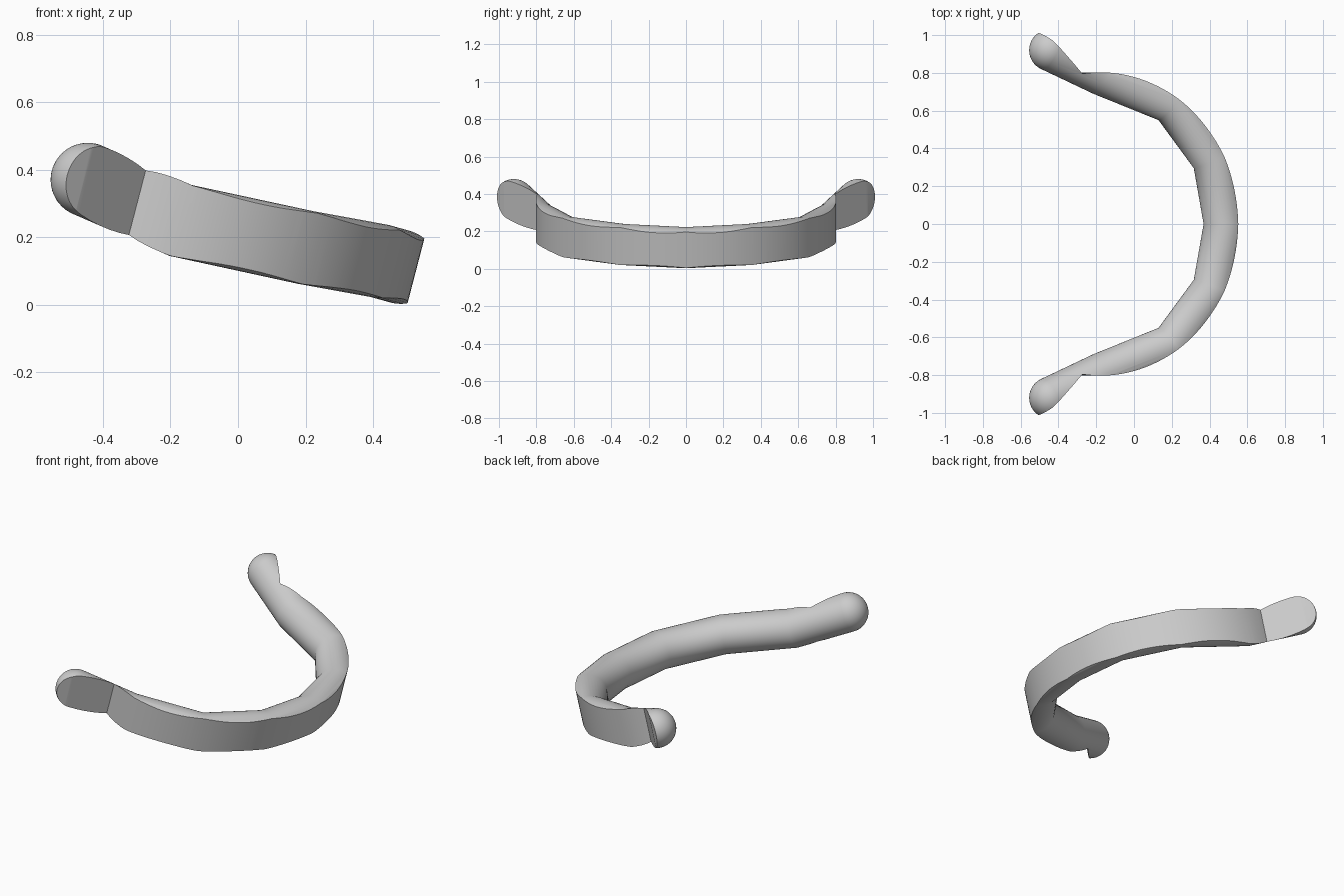
import bpy, bmesh, math
from mathutils import Vector

cube = bpy.data.objects.get("Cube")
if cube:
    bpy.data.objects.remove(cube, do_unlink=True)

RADIUS, SIDES = 0.11, 40
LEAN = 0.26          # sideways shift of the outer wall per unit of height

grey = bpy.data.materials.new("plain grey")
grey.use_nodes = True
grey.diffuse_color = (0.6, 0.6, 0.6, 1)
grey.node_tree.nodes["Principled BSDF"].inputs["Base Color"].default_value = (0.6, 0.6, 0.6, 1)


def make_object(name, bm):
    bmesh.ops.recalc_face_normals(bm, faces=bm.faces)
    mesh = bpy.data.meshes.new(name)
    bm.to_mesh(mesh)
    bm.free()
    mesh.materials.append(grey)
    obj = bpy.data.objects.new(name, mesh)
    bpy.context.collection.objects.link(obj)
    return obj


def ring(bm, centre, tangent, radius, stretch=1.0):
    side = tangent.cross(Vector((LEAN, 0, 1))).normalized()
    up = side.cross(tangent).normalized()
    angles = [2 * math.pi * i / SIDES for i in range(SIDES)]
    return [bm.verts.new(centre + side * math.cos(a) * radius * stretch
                         + up * math.sin(a) * radius) for a in angles]


# Round tube along a mitred path, with ball ends
half = [Vector(p) for p in ((0.48, 0, 0.113), (0.42, 0.34, 0.13), (0.20, 0.64, 0.17),
                            (-0.17, 0.79, 0.25), (-0.445, 0.92, 0.37))]
path = [Vector((p.x, -p.y, p.z)) for p in reversed(half[1:])] + half
bm = bmesh.new()
rings = []
first = (path[1] - path[0]).normalized()
last = (path[-1] - path[-2]).normalized()
steps = [math.radians(a) for a in range(3, 90, 6)]
for a in steps:
    rings.append(ring(bm, path[0] - first * RADIUS * math.cos(a), first, RADIUS * math.sin(a)))
for i, point in enumerate(path):
    before = (point - path[i - 1]).normalized() if i else first
    after = (path[i + 1] - point).normalized() if i < len(path) - 1 else last
    tangent = (before + after).normalized()
    rings.append(ring(bm, point, tangent, RADIUS, 1 / tangent.dot(after)))
for a in reversed(steps):
    rings.append(ring(bm, path[-1] + last * RADIUS * math.cos(a), last, RADIUS * math.sin(a)))
for lower, upper in zip(rings, rings[1:]):
    for i in range(SIDES):
        j = (i + 1) % SIDES
        bm.faces.new((lower[i], lower[j], upper[j], upper[i]))
bm.faces.new(rings[0])
bm.faces.new(rings[-1])
band = make_object("curved_band", bm)

# Leaning solid whose wall trims the outside of the band and its flared ends
end_angle = math.acos(-0.105 / 0.773)
outline = []
for i in range(49):
    a = end_angle * i / 48
    outline.append((-0.22 + 0.773 * math.cos(a), 0.803 * math.sin(a)))
outline += [(-0.50, 0.972), (-0.56, 1.015), (-0.75, 1.12), (-1.0, 1.12)]
outline = [(x, -y) for x, y in reversed(outline[1:])] + outline
bm = bmesh.new()
low, high = [[bm.verts.new((x + (z - 0.2) * LEAN, y, z)) for x, y in outline]
             for z in (-0.2, 0.7)]
bm.faces.new(low)
bm.faces.new(high)
for i in range(len(outline)):
    j = (i + 1) % len(outline)
    bm.faces.new((low[i], low[j], high[j], high[i]))
cutter = make_object("trim_cutter", bm)
cutter.hide_render = True

trim = band.modifiers.new("trim", "BOOLEAN")
trim.operation = "INTERSECT"
trim.solver = "EXACT"
trim.object = cutter
bpy.context.view_layer.objects.active = band
band.select_set(True)
bpy.ops.object.modifier_apply(modifier=trim.name)
bpy.data.objects.remove(cutter, do_unlink=True)

# Smooth shading with crisp trimmed edges
bpy.ops.object.select_all(action="DESELECT")
band.select_set(True)
bpy.ops.object.shade_smooth_by_angle(angle=math.radians(32))
